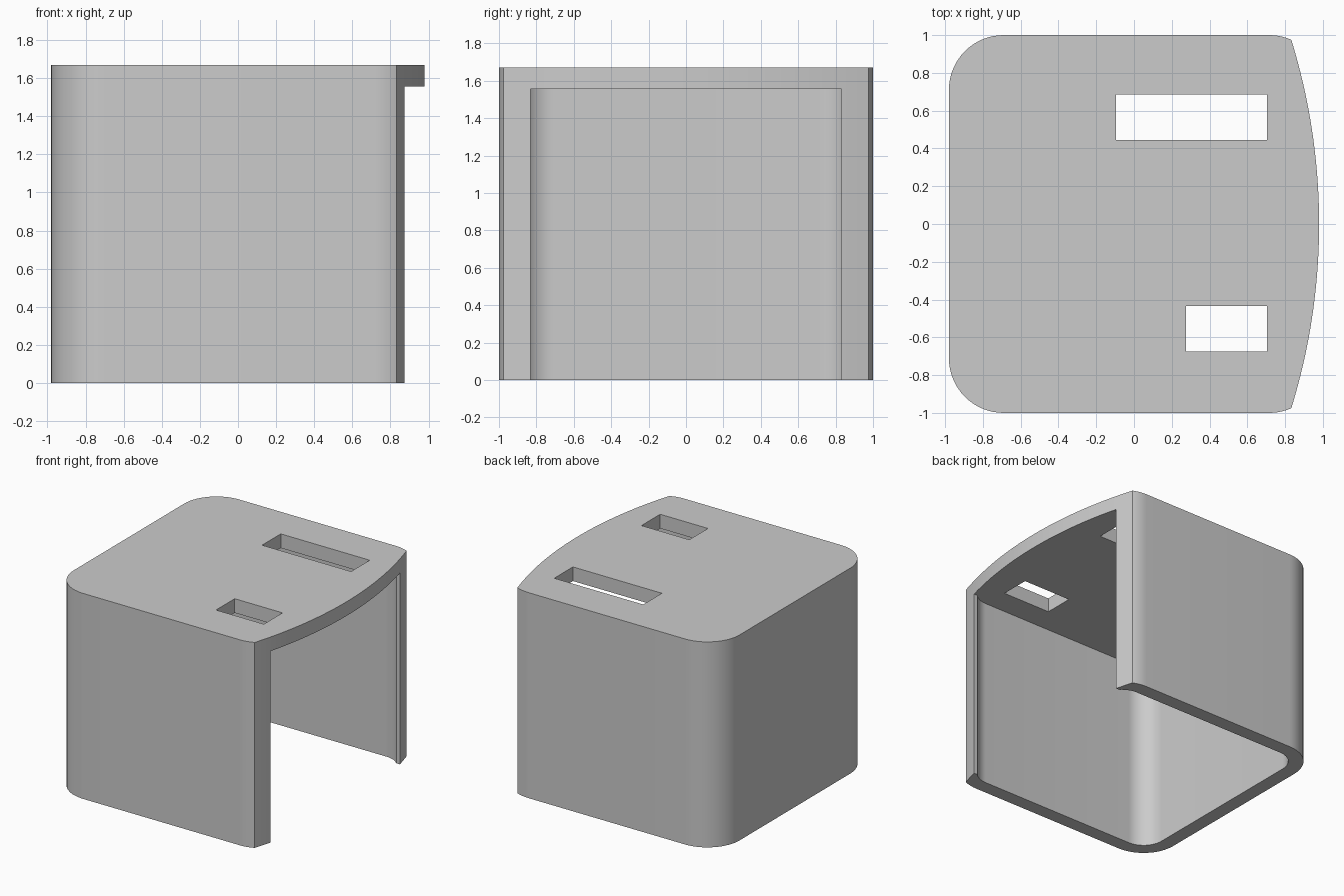
import bpy, bmesh
from math import sin, cos, radians, sqrt

if "Cube" in bpy.data.objects:
    bpy.data.objects.remove(bpy.data.objects["Cube"])

HEIGHT, THICK, RADIUS = 1.67, 0.115, 0.29
BACK_X, FRONT_X, SIDE_Y = -0.69, 0.715, 0.71   # corner arc centres

grey = bpy.data.materials.new("plain grey")
grey.use_nodes = True
grey.diffuse_color = (0.6, 0.6, 0.6, 1)
grey.node_tree.nodes["Principled BSDF"].inputs["Base Color"].default_value = grey.diffuse_color


def arc(cx, cy, r, start, end, steps=16):
    angles = [radians(start + (end - start) * i / steps) for i in range(steps + 1)]
    return [(cx + r * cos(a), cy + r * sin(a)) for a in angles]


def mirrored(half):
    """Close a half outline (y >= 0) with its reflection."""
    return half + [(x, -y) for x, y in reversed(half)]


def prism(name, outline, z0, z1):
    bm = bmesh.new()
    base = bm.faces.new([bm.verts.new((x, y, z0)) for x, y in outline])
    top = bmesh.ops.extrude_face_region(bm, geom=[base])["geom"]
    bmesh.ops.translate(bm, vec=(0, 0, z1 - z0),
                        verts=[v for v in top if isinstance(v, bmesh.types.BMVert)])
    bmesh.ops.recalc_face_normals(bm, faces=bm.faces)
    mesh = bpy.data.meshes.new(name)
    bm.to_mesh(mesh)
    bm.free()
    mesh.materials.append(grey)
    obj = bpy.data.objects.new(name, mesh)
    bpy.context.collection.objects.link(obj)
    return obj


# Outer cover: rounded back corners, clipped front corners, bowed front edge
corner = arc(FRONT_X, SIDE_Y, RADIUS, 66, 90, 8)
edge_x, edge_y = corner[0]
sag = 0.98 - edge_x
bow_r = (sag ** 2 + edge_y ** 2) / (2 * sag)
bow = []
for i in range(1, 24):
    y = edge_y * (i - 0.5) / 23.5
    bow.append((0.98 - bow_r + sqrt(bow_r ** 2 - y ** 2), y))
cover = prism("cover_shell",
              mirrored(bow + corner + arc(BACK_X, SIDE_Y, RADIUS, 90, 180)), 0, HEIGHT)

# Cavity with inward-curving lips beside the open front
inner = RADIUS - THICK
lip = arc(FRONT_X, SIDE_Y, inner, 44, 90, 10)
cavity = prism("cavity_cutter",
               mirrored([(1.2, lip[0][1])] + lip + arc(BACK_X, SIDE_Y, inner, 90, 180)),
               -0.2, HEIGHT - THICK)


# Slots through the top
def slot(name, x0, x1, y0, y1):
    return prism(name, [(x0, y0), (x1, y0), (x1, y1), (x0, y1)], HEIGHT - 0.3, HEIGHT + 0.2)


cutters = [cavity,
           slot("long_slot_cutter", -0.095, 0.705, 0.445, 0.685),
           slot("short_slot_cutter", 0.275, 0.705, -0.675, -0.435)]

bpy.ops.object.select_all(action="DESELECT")
cover.select_set(True)
bpy.context.view_layer.objects.active = cover
for cutter in cutters:
    mod = cover.modifiers.new(cutter.name, "BOOLEAN")
    mod.operation, mod.solver, mod.object = "DIFFERENCE", "EXACT", cutter
    bpy.ops.object.modifier_apply(modifier=mod.name)
    bpy.data.objects.remove(cutter)

bpy.ops.object.shade_smooth_by_angle(angle=radians(20))
